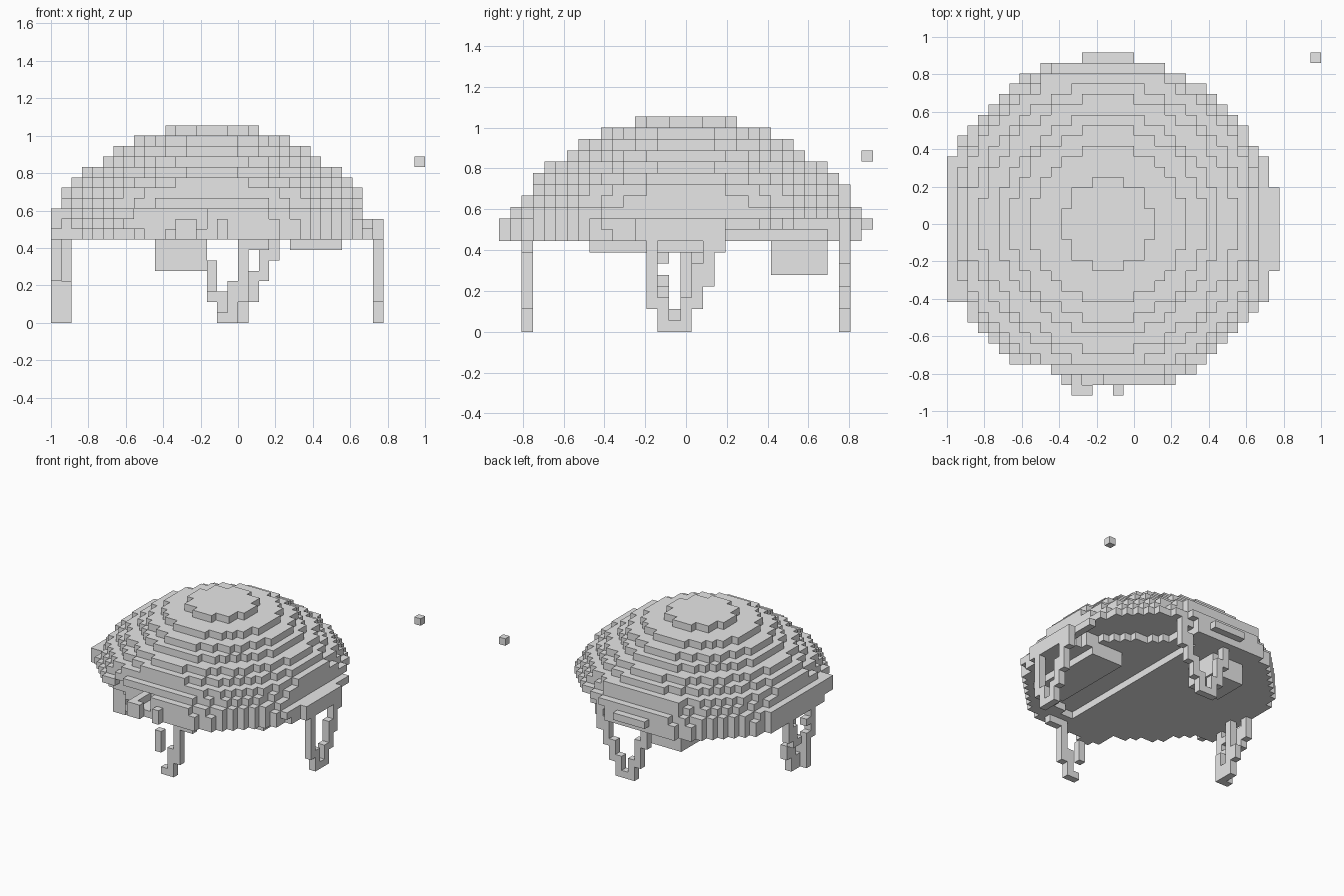
import bpy, bmesh, math
from mathutils import Vector

if "Cube" in bpy.data.objects:
    bpy.data.objects.remove(bpy.data.objects["Cube"])

U = 1 / 18                      # block size
ORIGIN = Vector((-1.0, -33 / 36, 0.0))
CX, CY = 15, 16                 # dome centre, in blocks

grey = bpy.data.materials.new("light grey")
grey.diffuse_color = (0.8, 0.8, 0.8, 1)
grey.use_nodes = True
grey.node_tree.nodes["Principled BSDF"].inputs["Base Color"].default_value = grey.diffuse_color

SIDES = {
    (1, 0, 0): [(1, 0, 0), (1, 1, 0), (1, 1, 1), (1, 0, 1)],
    (-1, 0, 0): [(0, 0, 0), (0, 0, 1), (0, 1, 1), (0, 1, 0)],
    (0, 1, 0): [(0, 1, 0), (0, 1, 1), (1, 1, 1), (1, 1, 0)],
    (0, -1, 0): [(0, 0, 0), (1, 0, 0), (1, 0, 1), (0, 0, 1)],
    (0, 0, 1): [(0, 0, 1), (1, 0, 1), (1, 1, 1), (0, 1, 1)],
    (0, 0, -1): [(0, 0, 0), (0, 1, 0), (1, 1, 0), (1, 0, 0)],
}
used = set()


def box(x0, x1, y0, y1, z0, z1):
    """Set of blocks, both ends included."""
    return {(x, y, z) for x in range(x0, x1 + 1)
            for y in range(y0, y1 + 1) for z in range(z0, z1 + 1)}


def build(name, cells):
    """Outer skin of a set of blocks as one flat-shaded mesh."""
    cells = cells - used
    used.update(cells)
    bm = bmesh.new()
    verts = {}

    def vert(p):
        if p not in verts:
            verts[p] = bm.verts.new(ORIGIN + Vector(p) * U)
        return verts[p]

    for c in sorted(cells):
        for d, corners in SIDES.items():
            if tuple(a + b for a, b in zip(c, d)) not in used:
                bm.faces.new([vert(tuple(a + b for a, b in zip(c, k))) for k in corners])
    me = bpy.data.meshes.new(name)
    bm.to_mesh(me)
    bm.free()
    me.materials.append(grey)
    ob = bpy.data.objects.new(name, me)
    bpy.context.collection.objects.link(ob)


# Dome: stacked discs from layer 8 upward (radius, limit in x, limit in y)
layers = [(16.2, 15, 15), (16.2, 15, 15), (15.9, 14, 15), (15.1, 14, 14),
          (14.5, 14, 13), (13.4, 13, 13), (12.2, 12, 12), (10.6, 10, 10),
          (9.3, 9, 9), (7.4, 7, 7), (4.3, 4, 4)]
dome = {(x, y, 8 + n) for n, (r, lx, ly) in enumerate(layers)
        for x in range(CX - lx, CX + lx + 1) for y in range(CY - ly, CY + ly + 1)
        if math.hypot(x - CX, y - CY) <= r}


# Broken and hollow areas of the underside
def missing(c):
    x, y, z = c
    wx, wy = (x + .5) * U - 1, (y + .5) * U - 33 / 36
    dist = math.hypot(x - CX, y - CY)
    far_corner = z <= 9 and wx > 0.1 and 0.63 * wx + 0.777 * wy > 0.5
    pocket = z == 8 and x >= 18 and dist < 13
    front_gap = 9 <= z <= 10 and 8 <= x <= 14 and y <= 3
    ragged = (x < 11 and y < 11) and ((z == 8 and dist > 13.5) or (z == 9 and dist > 14.6))
    return far_corner or pocket or front_gap or ragged


build("dome", {c for c in dome if not missing(c)})

# Flat mounting plates above the legs
build("left_plate", box(0, 0, 9, 22, 9, 10))
build("right_plate", box(31, 31, 12, 19, 8, 9) | box(30, 30, 9, 22, 9, 9))
build("back_plate", box(9, 20, 30, 30, 9, 12) | box(13, 17, 32, 32, 9, 9))
build("front_scraps", box(12, 13, 0, 0, 8, 9) | box(16, 16, 0, 0, 8, 9)
      | box(12, 12, 1, 3, 9, 9))

# Pods hanging under the dome
build("back_pod", box(10, 14, 24, 28, 5, 7))
build("right_pod", box(23, 27, 8, 19, 7, 8))


# Legs: columns of (position along the side, bottom layer, top layer)
def leg(name, columns, place):
    cells = set()
    for p, z0, z1 in columns:
        cells |= {place(p, z) for z in range(z0, z1 + 1)}
    build(name, cells)


leg("front_leg", [(15, 3, 5), (16, 0, 0), (17, 0, 3), (18, 2, 7), (19, 7, 7), (20, 7, 7)],
    lambda p, z: (p, 2, z))
leg("back_leg", [(14, 5, 8), (15, 2, 5), (16, 0, 2), (17, 0, 0), (18, 0, 2),
                 (19, 2, 4), (20, 4, 7), (21, 6, 9)],
    lambda p, z: (p, 30, z))
leg("right_leg", [(13, 2, 8), (14, 0, 2), (15, 0, 0), (16, 0, 2), (17, 2, 5),
                  (18, 4, 7), (19, 7, 8)],
    lambda p, z: (31, p, z))
leg("left_leg", [(13, 4, 7), (14, 0, 4), (15, 0, 1), (16, 0, 4), (17, 2, 6), (18, 5, 7)],
    lambda p, z: (0 if z > 3 else 1, p, z))
build("left_leg_brace", box(0, 0, 14, 14, 0, 3) | box(1, 1, 16, 16, 4, 7)
      | box(0, 0, 14, 14, 6, 6))

# Loose block floating beside the dome
build("loose_block", box(35, 35, 32, 32, 15, 15))
